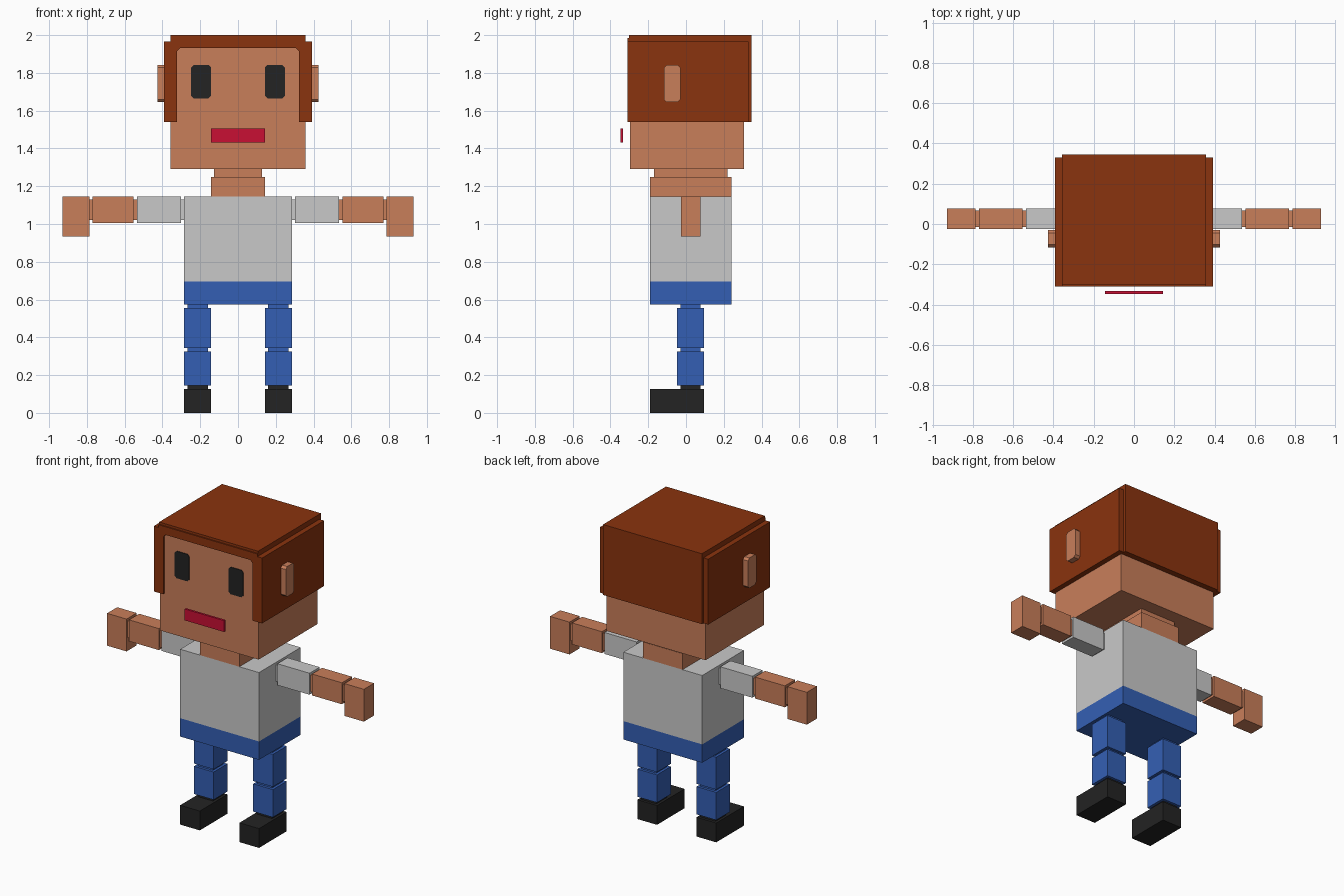
import bpy
import bmesh

if "Cube" in bpy.data.objects:
    bpy.data.objects.remove(bpy.data.objects["Cube"])


def material(name, rgb):
    """Make a flat material from 0-255 display values."""
    lin = [((c / 255 + 0.055) / 1.055) ** 2.4 for c in rgb]
    m = bpy.data.materials.new(name)
    m.diffuse_color = (*lin, 1)
    m.use_nodes = True
    m.node_tree.nodes["Principled BSDF"].inputs["Base Color"].default_value = m.diffuse_color
    return m


SKIN = material("skin", (201, 126, 90))
HAIR = material("brown_hair", (138, 51, 14))
SHIRT = material("light_grey_shirt", (201, 201, 201))
BLUE = material("blue_trousers", (52, 95, 180))
BLACK = material("black", (35, 35, 35))
RED = material("red_lips", (200, 16, 52))


def finish(name, bm, mat):
    bmesh.ops.recalc_face_normals(bm, faces=bm.faces)
    me = bpy.data.meshes.new(name)
    bm.to_mesh(me)
    bm.free()
    me.materials.append(mat)
    ob = bpy.data.objects.new(name, me)
    bpy.context.collection.objects.link(ob)
    return ob


def box(name, mat, x, y, z):
    """Box from its (min, max) extent on each axis."""
    bm = bmesh.new()
    bmesh.ops.create_cube(bm, size=1)
    for v in bm.verts:
        v.co = [r[0] if c < 0 else r[1] for c, r in zip(v.co, (x, y, z))]
    return finish(name, bm, mat)


def pair(name, mat, x, y, z):
    """Matching boxes on both sides of the body."""
    box(name + "_left", mat, x, y, z)
    box(name + "_right", mat, (-x[1], -x[0]), y, z)


def prism(name, mat, outline, start, move):
    """Extrude an outline; start maps each (u, v) to a 3D point."""
    bm = bmesh.new()
    face = bm.faces.new([bm.verts.new(start(u, v)) for u, v in outline])
    ext = bmesh.ops.extrude_face_region(bm, geom=[face])
    bmesh.ops.translate(bm, vec=move,
                        verts=[g for g in ext["geom"] if isinstance(g, bmesh.types.BMVert)])
    return finish(name, bm, mat)


def cut_corners(u0, u1, v0, v1, c=0.014):
    return [(u0 + c, v0), (u1 - c, v0), (u1, v0 + c), (u1, v1 - c),
            (u1 - c, v1), (u0 + c, v1), (u0, v1 - c), (u0, v0 + c)]


# Head and neck
box("head", SKIN, (-0.357, 0.357), (-0.297, 0.308), (1.29, 1.96))
box("neck_joint", SKIN, (-0.128, 0.128), (-0.17, 0.22), (1.24, 1.30))
box("neck", SKIN, (-0.143, 0.143), (-0.19, 0.24), (1.145, 1.25))
box("mouth", RED, (-0.143, 0.143), (-0.347, -0.333), (1.432, 1.506))

# Eyes and ears with clipped corners
for side, s in (("left", 1), ("right", -1)):
    prism("eye_" + side, BLACK, cut_corners(0.142, 0.248, 1.665, 1.842),
          lambda u, v: (s * u, -0.301, v), (0, 0.008, 0))
    prism("ear_" + side, SKIN, cut_corners(-0.117, -0.03, 1.645, 1.842),
          lambda u, v: (s * 0.34, u, v), (s * 0.087, 0, 0))

# Hair: side panels, back panel, crown and fringe with clipped inner corners
pair("hair_side", HAIR, (0.322, 0.391), (-0.31, 0.33), (1.54, 1.967))
box("hair_back", HAIR, (-0.357, 0.357), (0.30, 0.346), (1.54, 1.99))
box("hair_crown", HAIR, (-0.357, 0.357), (-0.303, 0.346), (1.95, 2.0))
prism("hair_fringe", HAIR,
      [(-0.357, 1.985), (-0.357, 1.915), (-0.322, 1.915), (-0.307, 1.932),
       (0.307, 1.932), (0.322, 1.915), (0.357, 1.915), (0.357, 1.985)],
      lambda u, v: (u, -0.3105, v), (0, 0.03, 0))

# Torso
box("shirt", SHIRT, (-0.285, 0.285), (-0.19, 0.24), (0.695, 1.145))
box("hips", BLUE, (-0.285, 0.285), (-0.19, 0.24), (0.575, 0.695))

# Arms, outstretched, with thin joints between the segments
ARM_Y, ARM_Z = (-0.026, 0.078), (1.005, 1.145)
JOINT_Y, JOINT_Z = (-0.014, 0.066), (1.02, 1.13)
pair("shoulder_joint", SHIRT, (0.275, 0.31), JOINT_Y, JOINT_Z)
pair("sleeve", SHIRT, (0.303, 0.535), ARM_Y, ARM_Z)
pair("elbow_joint", SKIN, (0.53, 0.56), JOINT_Y, JOINT_Z)
pair("forearm", SKIN, (0.553, 0.769), ARM_Y, ARM_Z)
pair("wrist_joint", SKIN, (0.765, 0.79), JOINT_Y, JOINT_Z)
pair("hand", SKIN, (0.787, 0.928), ARM_Y, (0.934, 1.145))

# Legs and shoes
LEG_X, LEG_Y = (0.143, 0.285), (-0.047, 0.095)
PIN_X, PIN_Y = (0.16, 0.268), (-0.03, 0.078)
pair("hip_joint", BLUE, PIN_X, PIN_Y, (0.55, 0.58))
pair("thigh", BLUE, LEG_X, LEG_Y, (0.344, 0.556))
pair("knee_joint", BLUE, PIN_X, PIN_Y, (0.32, 0.35))
pair("shin", BLUE, LEG_X, LEG_Y, (0.145, 0.326))
pair("ankle_joint", BLACK, PIN_X, PIN_Y, (0.12, 0.15))
pair("shoe", BLACK, LEG_X, (-0.19, 0.095), (0, 0.126))
